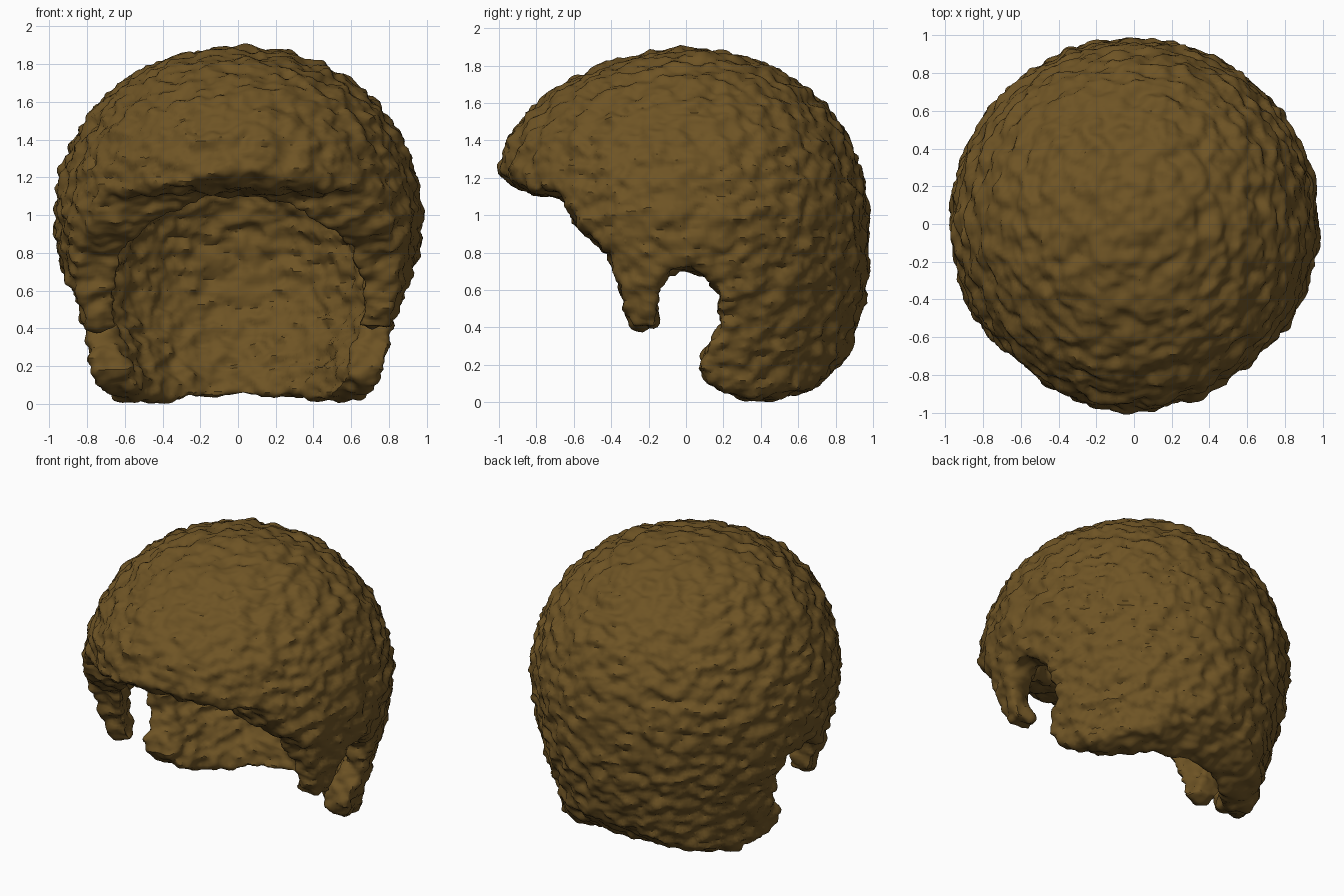
import bpy, bmesh, math
from mathutils import Vector, noise

if "Cube" in bpy.data.objects:
    bpy.data.objects.remove(bpy.data.objects["Cube"], do_unlink=True)


def add_object(name, bm):
    bmesh.ops.recalc_face_normals(bm, faces=bm.faces)
    mesh = bpy.data.meshes.new(name)
    bm.to_mesh(mesh)
    bm.free()
    obj = bpy.data.objects.new(name, mesh)
    bpy.context.collection.objects.link(obj)
    return obj


def lathe(name, profile, sides=72):
    """Closed solid turned around the z axis from (radius, height) points."""
    bm = bmesh.new()
    rings = []
    for r, z in profile:
        rings.append([bm.verts.new((r * math.cos(math.tau * i / sides),
                                    r * math.sin(math.tau * i / sides), z))
                      for i in range(sides)])
    for a, b in zip(rings, rings[1:]):
        for i in range(sides):
            j = (i + 1) % sides
            bm.faces.new((a[i], a[j], b[j], b[i]))
    bm.faces.new(rings[0])
    bm.faces.new(rings[-1])
    return add_object(name, bm)


def prism(name, outline, half_width):
    """Side outline in (y, z) stretched across x."""
    bm = bmesh.new()
    face = bm.faces.new([bm.verts.new((-half_width, y, z)) for y, z in outline])
    out = bmesh.ops.extrude_face_region(bm, geom=[face])
    moved = [v for v in out["geom"] if isinstance(v, bmesh.types.BMVert)]
    bmesh.ops.translate(bm, verts=moved, vec=(2 * half_width, 0, 0))
    return add_object(name, bm)


def apply(obj, kind, **settings):
    mod = obj.modifiers.new(kind.title(), kind)
    for key, value in settings.items():
        setattr(mod, key, value)
    bpy.ops.object.select_all(action="DESELECT")
    bpy.context.view_layer.objects.active = obj
    obj.select_set(True)
    bpy.ops.object.modifier_apply(modifier=mod.name)


def clamp(t):
    return max(0.0, min(1.0, t))


# Rounded outer hair mass, narrower from side to side below the ears
hair = lathe("hair", [
    (.03, 1.875), (.25, 1.845), (.45, 1.78), (.62, 1.68), (.75, 1.56), (.86, 1.4),
    (.93, 1.22), (.97, 1.0), (.972, .8), (.955, .6), (.91, .4), (.85, .2),
    (.8, .03), (.74, -.12)])
for v in hair.data.vertices:
    v.co.x *= 1 - .08 * clamp((.95 - v.co.z) / .5)

# Hollow for the head and neck
hollow = lathe("head_hollow", [
    (.03, 1.46), (.3, 1.4), (.5, 1.27), (.64, 1.09), (.72, .9), (.745, .7),
    (.73, .5), (.65, .3), (.56, .1), (.52, -.3)])

# Side outline: fringe, sideburn, ear gap and rounded nape
keeper = prism("hairline_cutter", [
    (-1.2, 2.2), (-1.2, 1.3), (-.94, 1.24), (-.88, 1.15), (-.78, 1.12), (-.64, 1.1),
    (-.57, .94), (-.4, .78), (-.35, .62), (-.29, .4), (-.16, .4), (-.16, .6),
    (-.09, .68), (0, .71), (.13, .66), (.19, .55), (.19, .38), (.09, .24),
    (.09, .14), (.2, .05), (.36, .01), (.55, .03), (.7, .09), (.82, .21),
    (1.2, .6), (1.2, 2.2)], 1.3)

for cutter, operation in ((hollow, "DIFFERENCE"), (keeper, "INTERSECT")):
    apply(hair, "BOOLEAN", object=cutter, operation=operation, solver="EXACT")
    bpy.data.objects.remove(cutter, do_unlink=True)

# Even mesh with softened rims
apply(hair, "REMESH", mode="VOXEL", voxel_size=.02)
apply(hair, "SMOOTH", factor=.5, iterations=14)

# Push the fringe forward and ruffle the surface into short curls
bm = bmesh.new()
bm.from_mesh(hair.data)
bm.normal_update()
new_places = []
for v in bm.verts:
    p = v.co.copy()
    push = .06 + .07 * clamp((p.z - 1.2) / .3)
    p.y *= 1 + push * clamp(-p.y / .9) ** 2 * clamp((p.z - .9) / .35)
    q = Vector((p.x * 10, p.y * 10, p.z * 15))
    bump = .032 * noise.noise(q) + .014 * noise.noise(q * 2.1)
    new_places.append(p + v.normal * (bump + .006))
for v, p in zip(bm.verts, new_places):
    v.co = p
low = min(v.co.z for v in bm.verts)
bmesh.ops.translate(bm, verts=bm.verts, vec=(0, 0, -low))
bm.to_mesh(hair.data)
bm.free()

# Brown hair colour
brown = bpy.data.materials.new("brown_hair")
brown.use_nodes = True
colour = (.157, .088, .018, 1)
brown.diffuse_color = colour
brown.node_tree.nodes["Principled BSDF"].inputs["Base Color"].default_value = colour
hair.data.materials.clear()
hair.data.materials.append(brown)

bpy.ops.object.select_all(action="DESELECT")
bpy.context.view_layer.objects.active = hair
hair.select_set(True)
bpy.ops.object.shade_smooth_by_angle(angle=math.radians(40))
